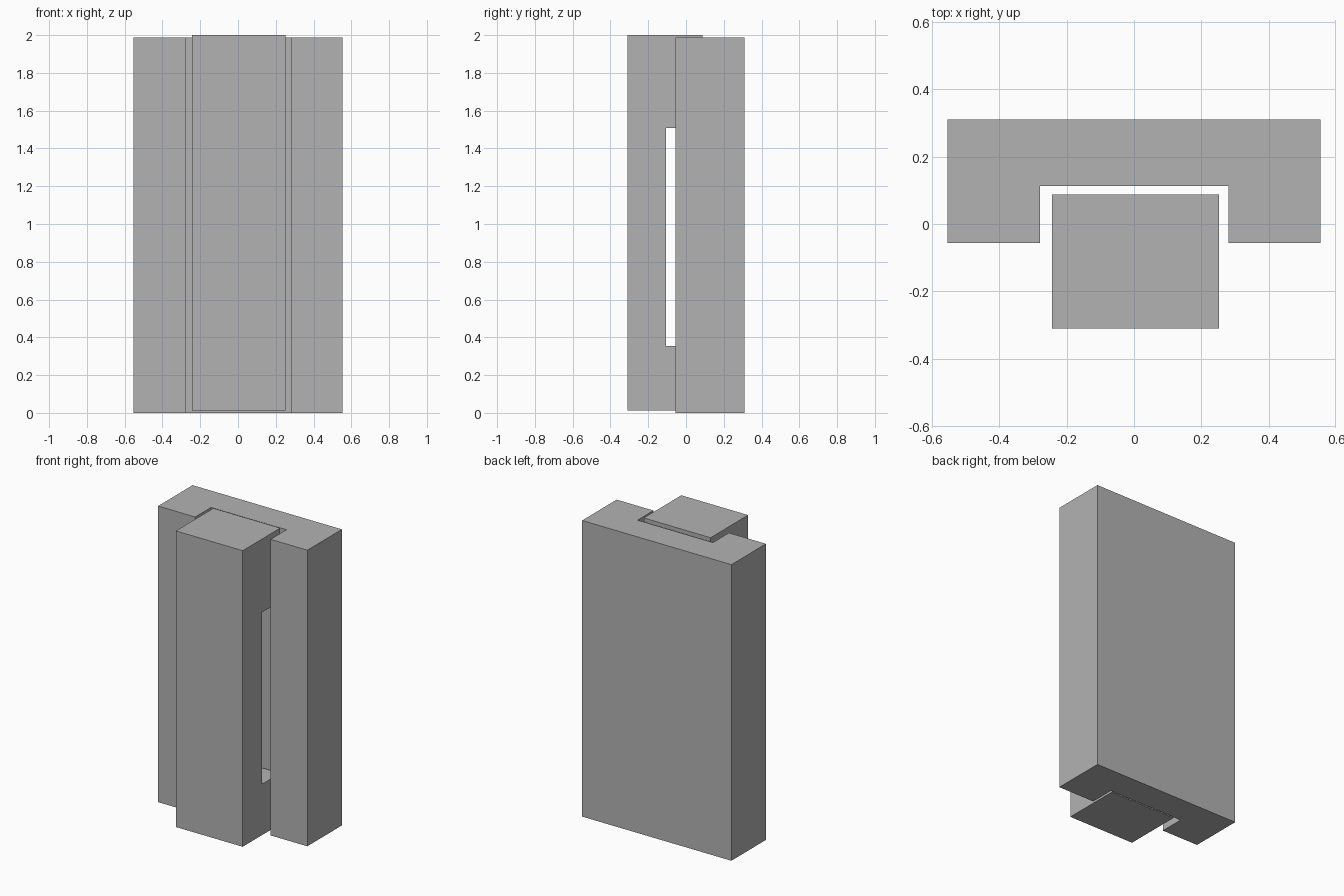
import bpy
import bmesh
from mathutils import Vector

if "Cube" in bpy.data.objects:
    bpy.data.objects.remove(bpy.data.objects["Cube"])

grey = bpy.data.materials.new("plain_grey")
grey.diffuse_color = (0.45, 0.45, 0.45, 1)
grey.use_nodes = True
grey.node_tree.nodes["Principled BSDF"].inputs["Base Color"].default_value = grey.diffuse_color


def prism(name, profile, direction):
    """Extrude a closed profile along a direction into a solid."""
    bm = bmesh.new()
    face = bm.faces.new([bm.verts.new(p) for p in profile])
    ext = bmesh.ops.extrude_face_region(bm, geom=[face], use_keep_orig=True)
    moved = [v for v in ext["geom"] if isinstance(v, bmesh.types.BMVert)]
    bmesh.ops.translate(bm, verts=moved, vec=Vector(direction))
    bmesh.ops.recalc_face_normals(bm, faces=bm.faces)
    mesh = bpy.data.meshes.new(name)
    bm.to_mesh(mesh)
    bm.free()
    mesh.materials.append(grey)
    obj = bpy.data.objects.new(name, mesh)
    bpy.context.collection.objects.link(obj)
    return obj


# Channel block: U-shaped plan, open to the front
W, BACK, FRONT, FLOOR = 0.554, 0.31, -0.056, 0.113
L, R = -0.279, 0.281
plan = [(-W, BACK), (-W, FRONT), (L, FRONT), (L, FLOOR),
        (R, FLOOR), (R, FRONT), (W, FRONT), (W, BACK)]
prism("channel_block", [(x, y, 0) for x, y in plan], (0, 0, 1.987))

# Sliding bar: C-shaped side profile, notched at the back
y0, y1, notch = -0.31, 0.088, -0.105
z0, z1, low, high = 0.013, 2.0, 0.355, 1.508
side = [(y0, z0), (y1, z0), (y1, low), (notch, low),
        (notch, high), (y1, high), (y1, z1), (y0, z1)]
prism("sliding_bar", [(-0.244, y, z) for y, z in side], (0.496, 0, 0))
